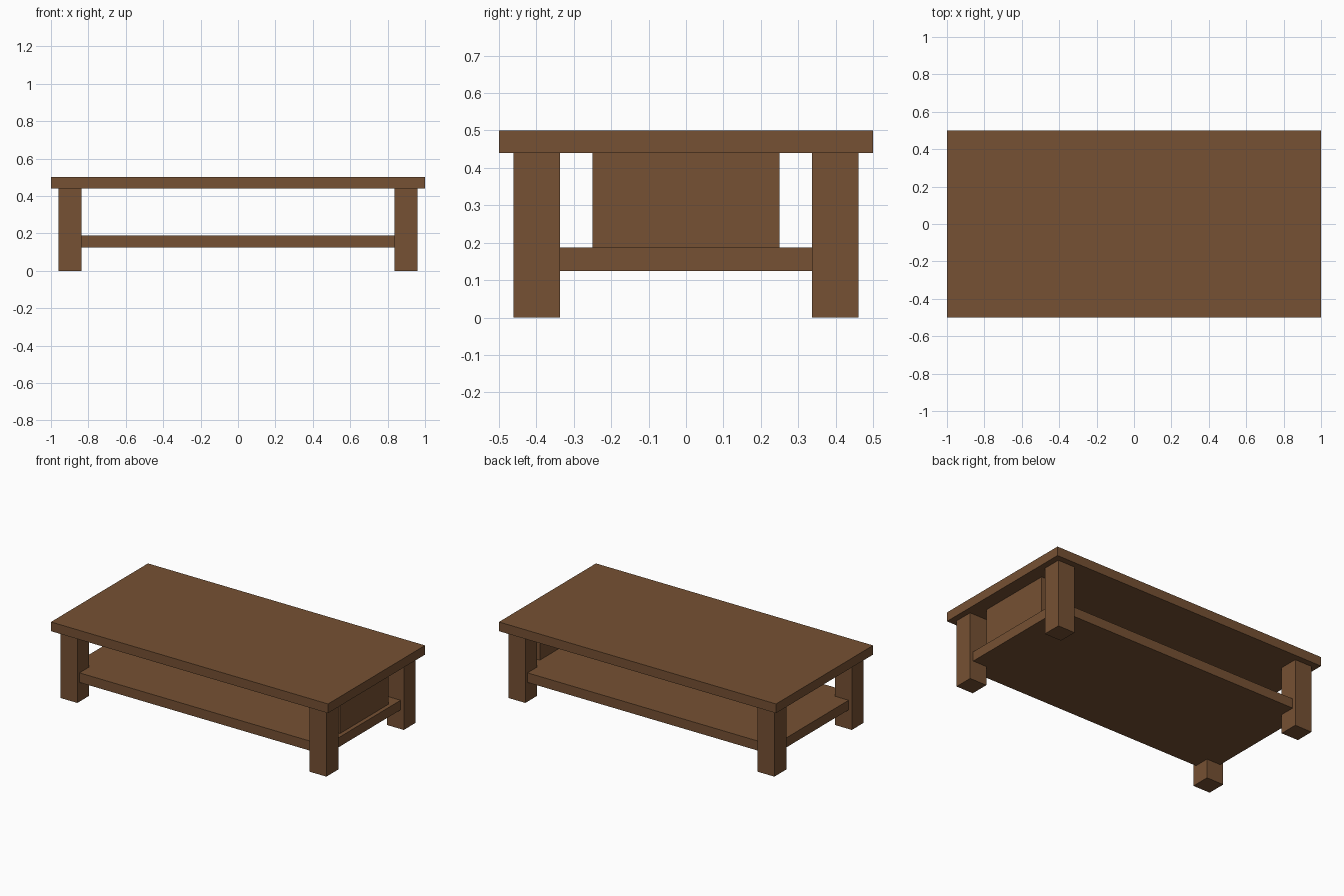
import bpy

if "Cube" in bpy.data.objects:
    bpy.data.objects.remove(bpy.data.objects["Cube"])

wood = bpy.data.materials.new("brown_wood")
wood.diffuse_color = (0.18, 0.082, 0.033, 1.0)
wood.use_nodes = True
wood.node_tree.nodes["Principled BSDF"].inputs["Base Color"].default_value = wood.diffuse_color


def box(name, lo, hi):
    """Axis-aligned box between two corners."""
    centre = [(a + b) / 2 for a, b in zip(lo, hi)]
    bpy.ops.mesh.primitive_cube_add(size=1, location=centre)
    ob = bpy.context.object
    ob.name = name
    ob.scale = [b - a for a, b in zip(lo, hi)]
    bpy.ops.object.transform_apply(location=False, rotation=False, scale=True)
    ob.data.materials.append(wood)
    return ob


TOP_Z, SHELF_Z = 0.44, 0.1875

# Table top and lower shelf (the shelf runs into the legs)
box("table_top", (-1, -0.5, TOP_Z), (1, 0.5, 0.5))
box("shelf", (-0.9375, -0.4375, 0.125), (0.9375, 0.4375, SHELF_Z))

# Upright panel at the right end only
box("end_panel", (0.88, -0.25, SHELF_Z), (0.911, 0.25, TOP_Z))

# Four square legs
R = 0.0615
for side, x in (("left", -0.899), ("right", 0.899)):
    for end, y in (("front", -0.399), ("back", 0.399)):
        box(f"{end}_{side}_leg", (x - R, y - R, 0), (x + R, y + R, TOP_Z))
